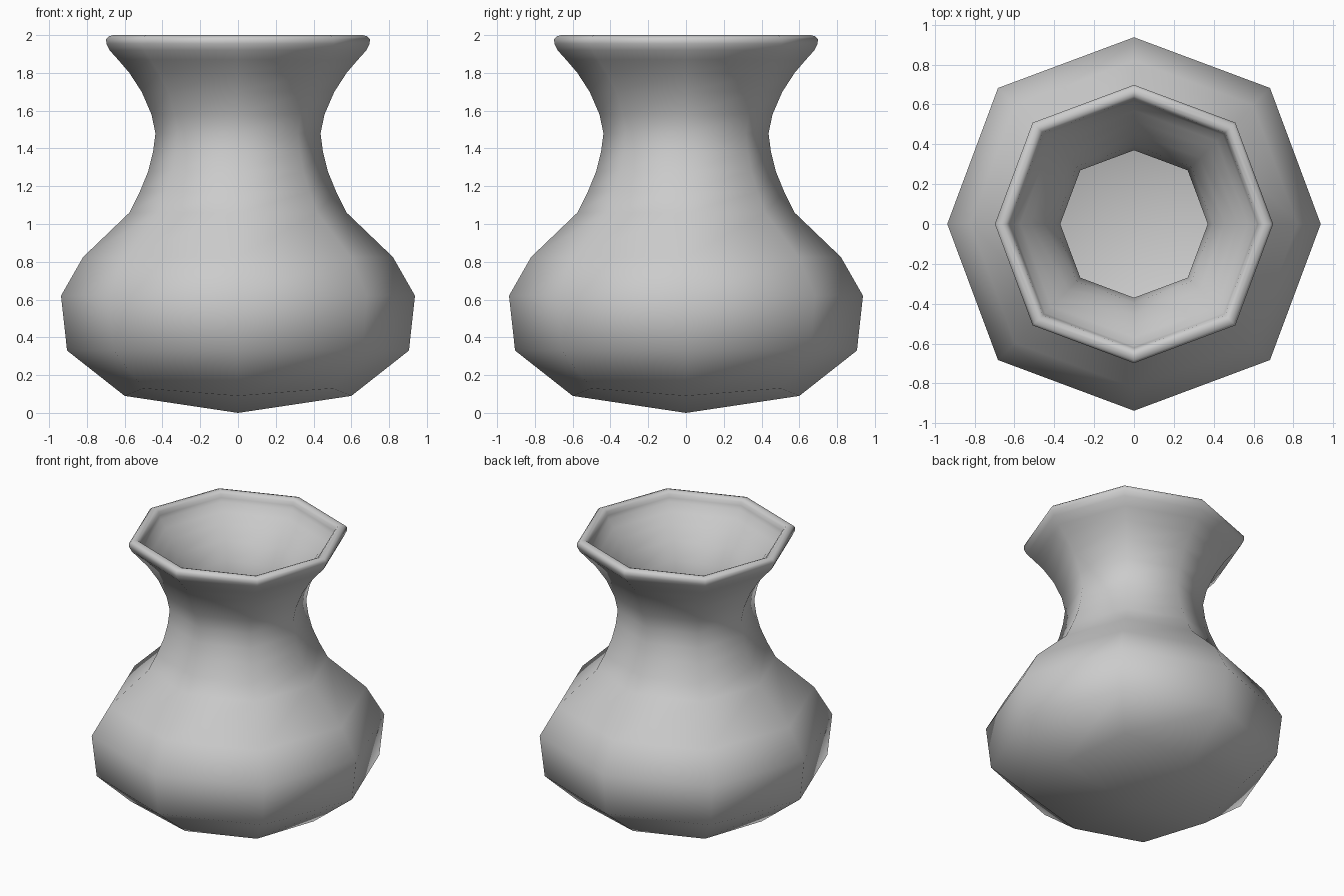
import bpy, bmesh, math

if "Cube" in bpy.data.objects:
    bpy.data.objects.remove(bpy.data.objects["Cube"])

SIDES = 8
# Profile (radius, height): outside from base up, over the rim
outer = [(0.60, 0.09), (0.905, 0.33), (0.937, 0.62), (0.82, 0.825), (0.575, 1.06),
         (0.52, 1.17), (0.475, 1.28), (0.45, 1.38), (0.437, 1.48), (0.458, 1.58),
         (0.51, 1.70), (0.575, 1.80), (0.635, 1.87), (0.68, 1.92), (0.697, 1.955),
         (0.698, 1.98), (0.685, 1.993), (0.662, 2.0)]
# Inside from the rim down to the floor
inner = [(0.642, 1.994), (0.628, 1.98), (0.622, 1.955), (0.612, 1.93), (0.57, 1.88),
         (0.52, 1.82), (0.455, 1.73), (0.395, 1.61), (0.37, 1.48), (0.385, 1.36),
         (0.415, 1.25), (0.46, 1.14), (0.52, 1.02), (0.75, 0.78), (0.86, 0.60),
         (0.83, 0.36), (0.56, 0.16)]


def ring(bm, r, z):
    verts = []
    for i in range(SIDES):
        a = 2 * math.pi * i / SIDES
        rr, zz = r, z
        if i % 2:  # diagonal corners sit slightly further out
            low = z < 0.2
            rr = r * (1.18 if low else 1.03)
            zz = z + (0.04 if low else 0)
        verts.append(bm.verts.new((rr * math.cos(a), rr * math.sin(a), zz)))
    return verts


bm = bmesh.new()
rings = [ring(bm, r, z) for r, z in outer + inner]
for lo, hi in zip(rings, rings[1:]):
    for i in range(SIDES):
        j = (i + 1) % SIDES
        bm.faces.new((lo[i], lo[j], hi[j], hi[i]))

# Pointed underside and inner floor
for loop, z in ((rings[0], 0.0), (rings[-1], 0.08)):
    tip = bm.verts.new((0, 0, z))
    for i in range(SIDES):
        bm.faces.new((tip, loop[i], loop[(i + 1) % SIDES]))

bmesh.ops.recalc_face_normals(bm, faces=bm.faces)
for f in bm.faces:
    f.smooth = True
mesh = bpy.data.meshes.new("vase")
bm.to_mesh(mesh)
bm.free()
vase = bpy.data.objects.new("vase", mesh)
bpy.context.collection.objects.link(vase)
